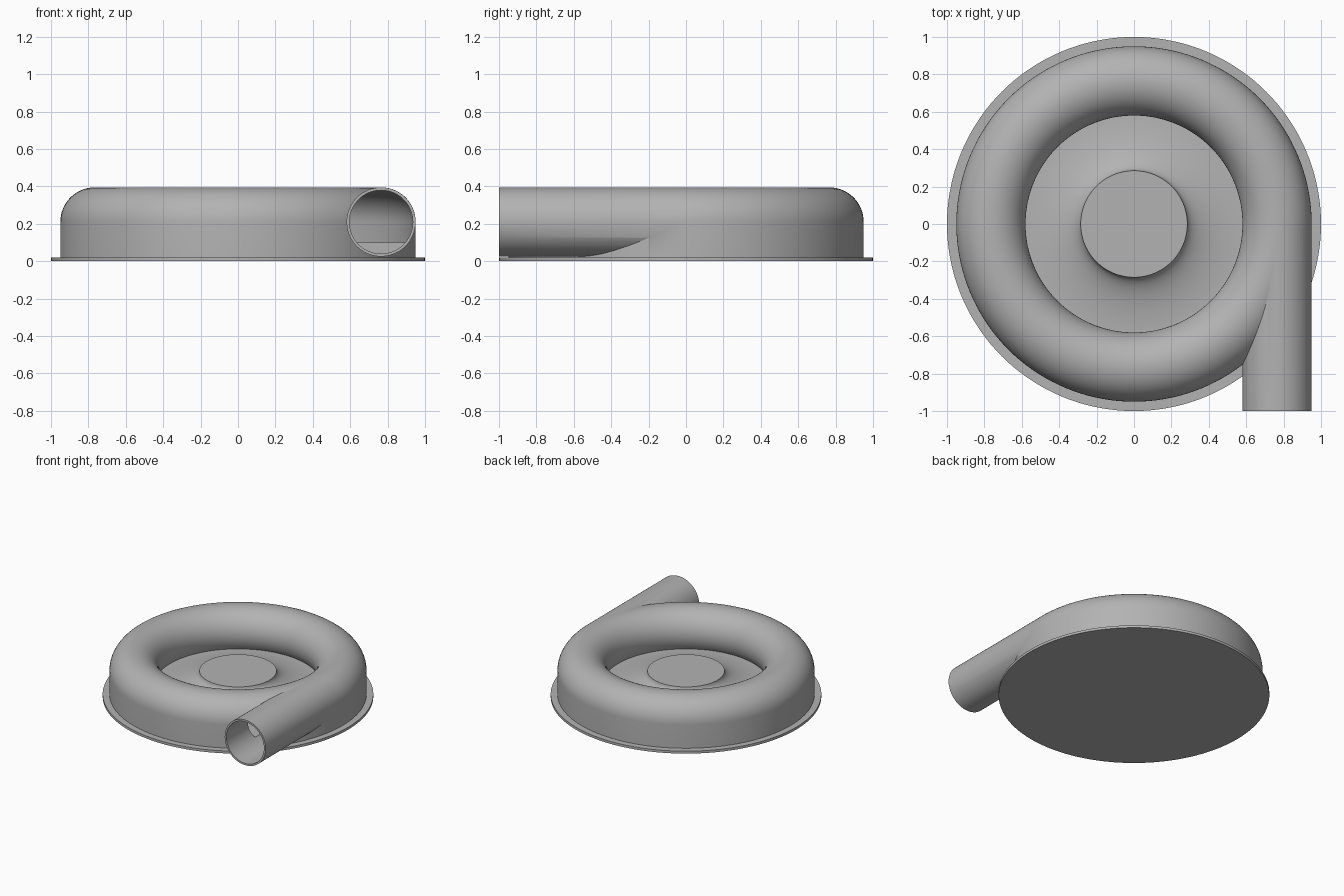
import bpy, bmesh
from math import pi, sin, cos, radians, asin, sqrt

cube = bpy.data.objects.get("Cube")
if cube:
    bpy.data.objects.remove(cube)

RING, TUBE, BORE, MID = 0.765, 0.185, 0.17, 0.21   # volute centreline and radii
PLATE, FLOOR = 0.02, 0.10                          # plate top, chamber floor
HUB = 0.285

metal = bpy.data.materials.new("plain grey")
metal.use_nodes = True
grey = (0.45, 0.45, 0.45, 1)
metal.diffuse_color = grey
metal.node_tree.nodes["Principled BSDF"].inputs["Base Color"].default_value = grey


def lathe(name, profile, steps=144):
    """Spin a closed (radius, height) outline about the z axis."""
    bm = bmesh.new()
    verts = [bm.verts.new((r, 0, z)) for r, z in profile]
    edges = [bm.edges.new((a, b)) for a, b in zip(verts, verts[1:] + verts[:1])]
    bmesh.ops.spin(bm, geom=verts + edges, cent=(0, 0, 0), axis=(0, 0, 1),
                   angle=2 * pi, steps=steps, use_merge=False)
    bmesh.ops.remove_doubles(bm, verts=bm.verts, dist=1e-5)
    loose = [e for e in bm.edges if not e.link_faces]
    bmesh.ops.delete(bm, geom=loose, context='EDGES')
    bmesh.ops.recalc_face_normals(bm, faces=bm.faces)
    mesh = bpy.data.meshes.new(name)
    bm.to_mesh(mesh)
    bm.free()
    obj = bpy.data.objects.new(name, mesh)
    bpy.context.collection.objects.link(obj)
    mesh.materials.append(metal)
    return obj


def pipe(name, radius, y_end):
    """Straight cylinder running tangentially from the volute to the front."""
    bpy.ops.mesh.primitive_cylinder_add(vertices=96, radius=radius, depth=-y_end,
                                        location=(RING, y_end / 2, MID),
                                        rotation=(pi / 2, 0, 0))
    obj = bpy.context.object
    obj.name = name
    obj.data.materials.append(metal)
    return obj


def boolean(target, tool, operation):
    mod = target.modifiers.new(operation.lower(), 'BOOLEAN')
    mod.object, mod.operation, mod.solver = tool, operation, 'EXACT'
    bpy.context.view_layer.objects.active = target
    bpy.ops.object.modifier_apply(modifier=mod.name)
    bpy.data.objects.remove(tool)


def scroll_section(radius, steps=36):
    """Outer wall, arc over the top, and inner side down to the floor."""
    end = pi + asin((MID - FLOOR) / radius)
    return [(RING + radius * cos(end * i / steps), MID + radius * sin(end * i / steps))
            for i in range(steps + 1)]


def smooth(obj):
    bpy.ops.object.select_all(action='DESELECT')
    obj.select_set(True)
    bpy.context.view_layer.objects.active = obj
    bpy.ops.object.shade_smooth_by_angle(angle=radians(30))


# Round mounting plate
base_plate = lathe("base_plate", [(0, 0), (1, 0), (1, PLATE), (0, PLATE)])

# Volute casing with the concave hub in the middle
outer = scroll_section(TUBE)
lip = outer[-1][0]
flare = [(lip - (lip - HUB) * sin(pi / 2 * i / 16),
          MID - (MID - FLOOR) * cos(pi / 2 * i / 16)) for i in range(1, 17)]
casing = lathe("volute_casing", [(0, PLATE), (RING + TUBE, PLATE)] + outer + flare + [(0, MID)])

# Outlet pipe joined to the casing, then the hollow scroll and bore
boolean(casing, pipe("outlet_pipe", TUBE - 0.0005, -1.0), 'UNION')
boolean(casing, lathe("scroll_cavity", [(RING + BORE, FLOOR)] + scroll_section(BORE)), 'DIFFERENCE')
boolean(casing, pipe("outlet_bore", BORE - 0.0005, -1.1), 'DIFFERENCE')

for part in (base_plate, casing):
    smooth(part)
